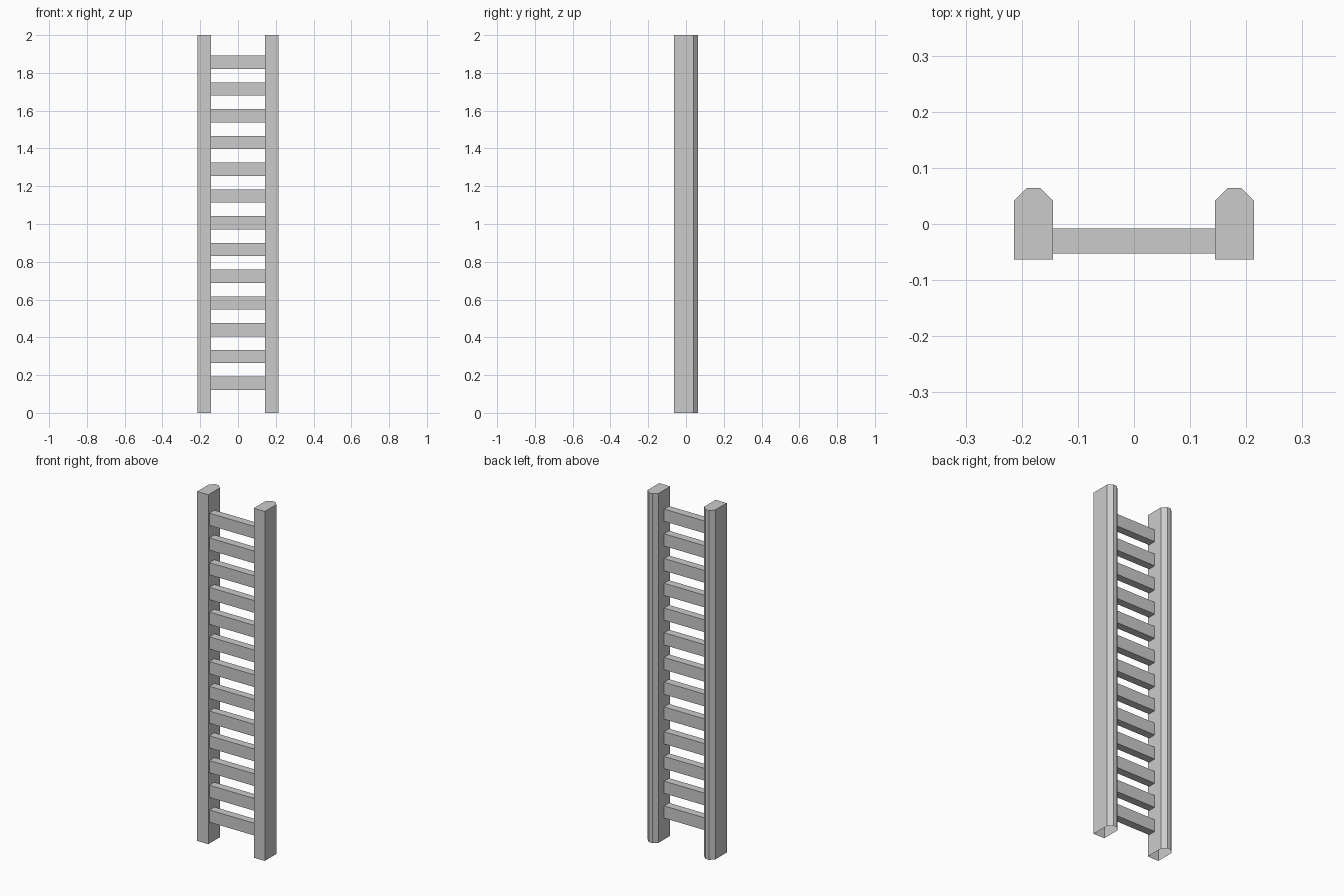
import bpy
import bmesh

if "Cube" in bpy.data.objects:
    bpy.data.objects.remove(bpy.data.objects["Cube"], do_unlink=True)

GREY = (0.6, 0.6, 0.6, 1.0)
HEIGHT = 2.0
RUNGS = 13

grey = bpy.data.materials.new("plain grey")
grey.use_nodes = True
grey.diffuse_color = GREY
grey.node_tree.nodes["Principled BSDF"].inputs["Base Color"].default_value = GREY


def finish(name, bm):
    mesh = bpy.data.meshes.new(name)
    bm.to_mesh(mesh)
    bm.free()
    mesh.materials.append(grey)
    obj = bpy.data.objects.new(name, mesh)
    bpy.context.collection.objects.link(obj)
    return obj


def add_rail(name, x):
    # Upright with chamfered back corners, capped on top and open underneath
    half, flat = 0.035, 0.012
    front, shoulder, back = -0.063, 0.041, 0.064
    profile = [(-half, front), (half, front), (half, shoulder),
               (flat, back), (-flat, back), (-half, shoulder)]
    bm = bmesh.new()
    low = [bm.verts.new((x + px, py, 0)) for px, py in profile]
    high = [bm.verts.new((x + px, py, HEIGHT)) for px, py in profile]
    for i in range(len(profile)):
        j = (i + 1) % len(profile)
        bm.faces.new((low[i], low[j], high[j], high[i]))
    bm.faces.new(high)
    return finish(name, bm)


def add_rung(name, z):
    # Flat bar spanning the gap between the rails
    bm = bmesh.new()
    bmesh.ops.create_cube(bm, size=1)
    bmesh.ops.scale(bm, vec=(0.288, 0.045, 0.07), verts=bm.verts)
    obj = finish(name, bm)
    obj.location = (0, -0.0305, z)
    return obj


# Side rails
add_rail("left_rail", 0.179)
add_rail("right_rail", -0.179)

# Evenly spaced rungs
first, last = 0.157, 1.856
for n in range(RUNGS):
    add_rung(f"rung_{n + 1}", first + (last - first) * n / (RUNGS - 1))
